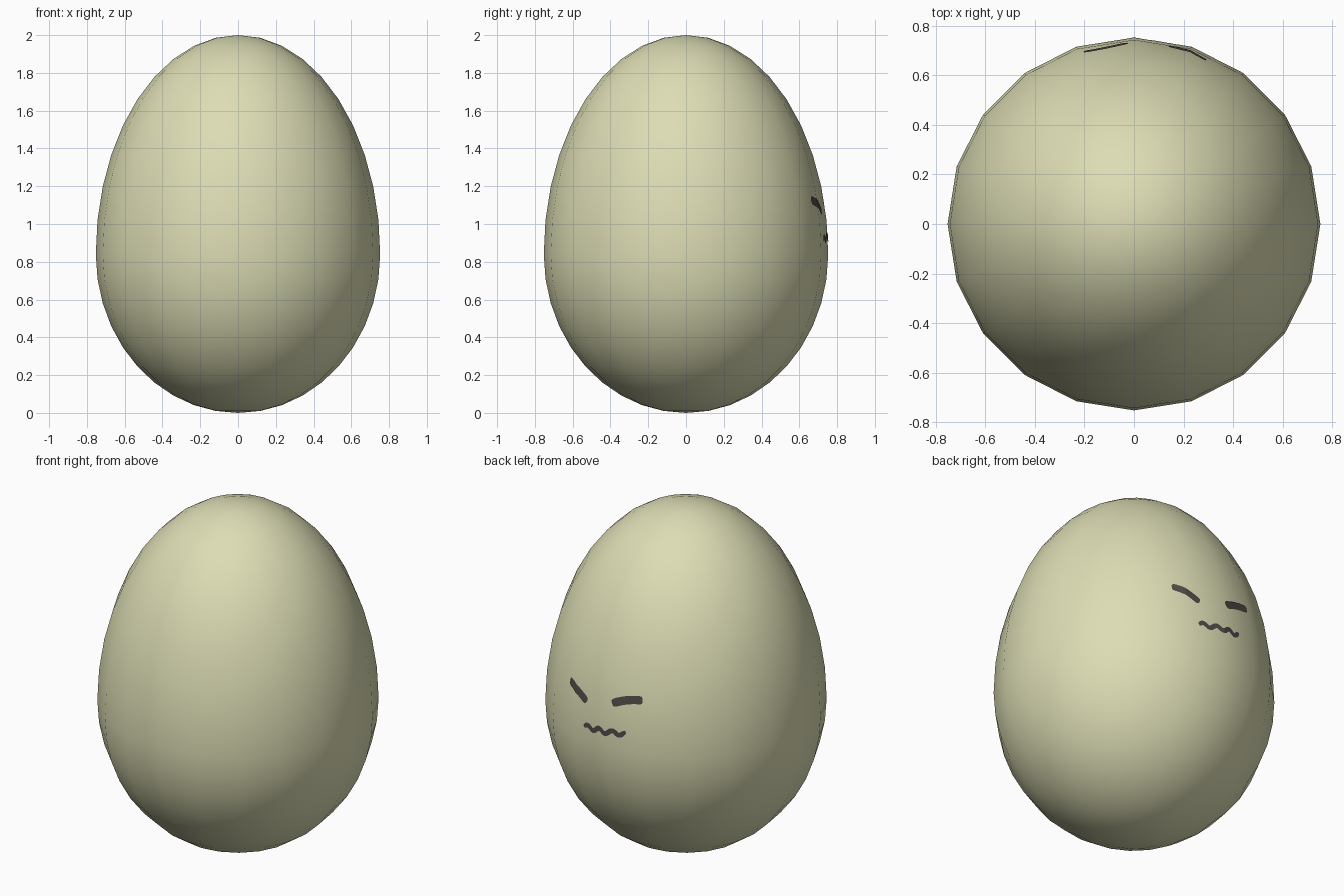
import bpy, bmesh, math
from mathutils import Vector
from mathutils.bvhtree import BVHTree

if "Cube" in bpy.data.objects:
    bpy.data.objects.remove(bpy.data.objects["Cube"])


def material(name, rgb):
    m = bpy.data.materials.new(name)
    m.diffuse_color = (*rgb, 1)
    m.use_nodes = True
    m.node_tree.nodes["Principled BSDF"].inputs["Base Color"].default_value = m.diffuse_color
    return m


def add_object(name, bm, mat):
    me = bpy.data.meshes.new(name)
    bm.to_mesh(me)
    for p in me.polygons:
        p.use_smooth = True
    me.materials.append(mat)
    ob = bpy.data.objects.new(name, me)
    bpy.context.collection.objects.link(ob)
    return ob


cream = material("cream shell", (0.72, 0.72, 0.46))
dark = material("dark paint", (0.082, 0.068, 0.064))

# Egg shell: 20-sided sphere, stretched more above its widest ring than below
RADIUS, WIDEST = 0.753, 0.84
egg = bmesh.new()
bmesh.ops.create_uvsphere(egg, u_segments=20, v_segments=20, radius=1)
for v in egg.verts:
    v.co.x *= RADIUS
    v.co.y *= RADIUS
    v.co.z = WIDEST + v.co.z * ((2 - WIDEST) if v.co.z > 0 else WIDEST)
add_object("egg_shell", egg, cream)
surface = BVHTree.FromBMesh(egg)


def stroke(name, x0, x1, height, half_width, steps=40):
    """Painted stroke on the back (+y) side, laid just above the shell."""
    bm = bmesh.new()
    rows = []
    for i in range(steps + 1):
        t = i / steps
        x, z = x0 + (x1 - x0) * t, height(t)
        d = Vector((x1 - x0, (height(t + .01) - height(t - .01)) / .02)).normalized()
        end = min(t, 1 - t) / 0.12
        w = half_width * (1 if end >= 1 else 0.45 + 0.55 * math.sqrt(end * (2 - end)))
        row = []
        for s in (-1, -0.33, 0.33, 1):
            px, pz = x - d.y * w * s, z + d.x * w * s
            hit, normal, _, _ = surface.ray_cast(Vector((px, 2, pz)), Vector((0, -1, 0)))
            row.append(bm.verts.new(hit + normal * 0.004))
        rows.append(row)
    for a, b in zip(rows, rows[1:]):
        for j in range(3):
            bm.faces.new((a[j], a[j + 1], b[j + 1], b[j]))
    bm.normal_update()
    if sum(f.normal.y for f in bm.faces) < 0:
        bmesh.ops.reverse_faces(bm, faces=bm.faces[:])
    add_object(name, bm, dark)
    bm.free()


# Two slanted closed eyes and a wavy mouth
stroke("eye_one", 0.29, 0.145, lambda t: 1.125 - 0.065 * t ** 1.5 if t > 0 else 1.125, 0.022)
stroke("eye_two", -0.028, -0.203, lambda t: 1.10 + 0.05 * t + 0.04 * t * (1 - t), 0.023)
stroke("mouth", 0.156, -0.118,
       lambda t: 0.917 + 0.028 * t + 0.011 * math.sin(t * 6.5 * math.pi - 0.3), 0.014, 80)
egg.free()
